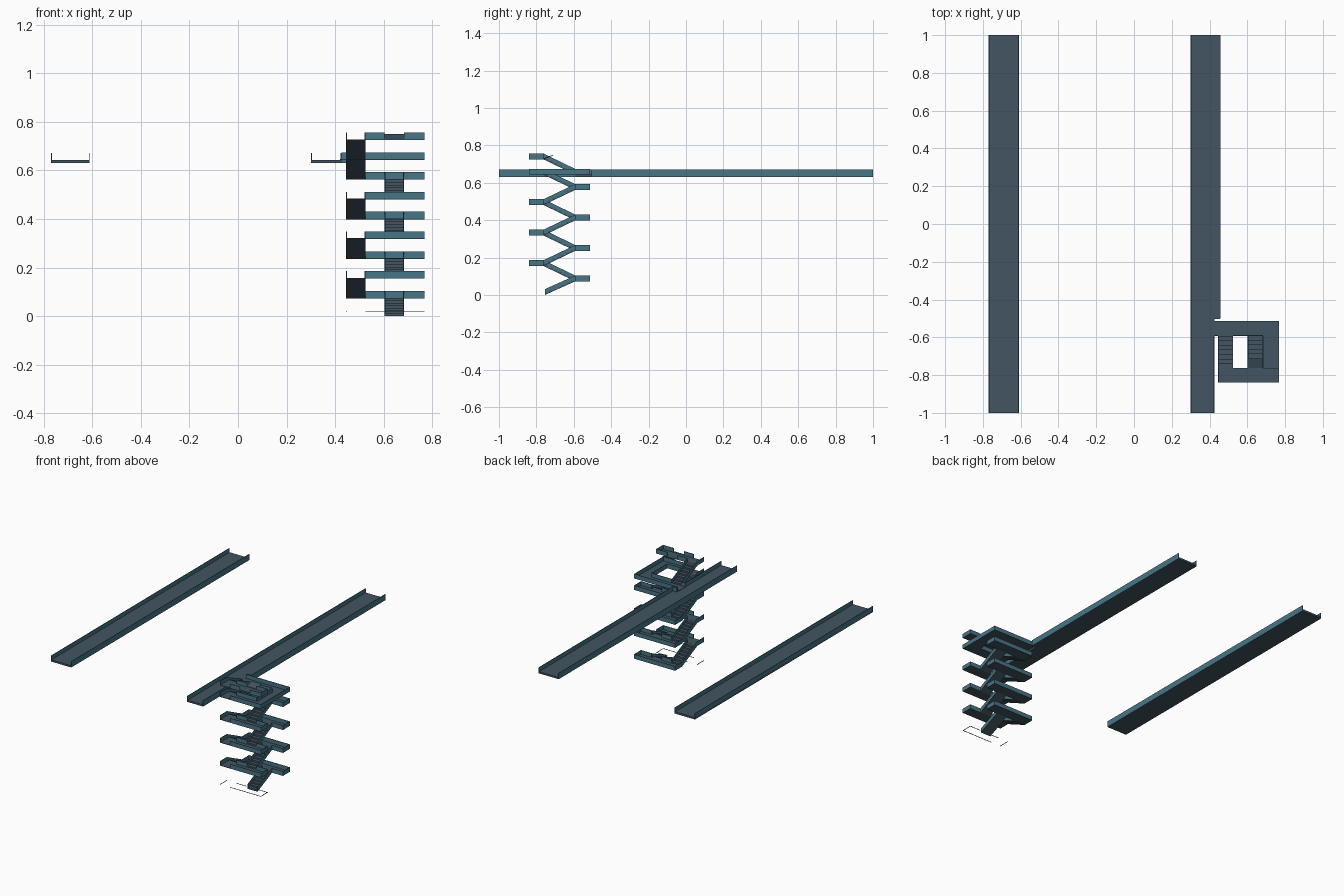
import bpy, bmesh

if "Cube" in bpy.data.objects:
    bpy.data.objects.remove(bpy.data.objects["Cube"])

def material(name, rgb):
    m = bpy.data.materials.new(name)
    m.diffuse_color = (*rgb, 1)
    m.use_nodes = True
    m.node_tree.nodes["Principled BSDF"].inputs["Base Color"].default_value = m.diffuse_color
    return m

DECK = material("dark slate deck", (0.055, 0.089, 0.120))
RAIL = material("teal steel rail", (0.065, 0.180, 0.240))
T = 0.004    # rail thickness
H = 0.031    # rail height

def finish(name, bm, mat):
    bmesh.ops.recalc_face_normals(bm, faces=bm.faces)
    me = bpy.data.meshes.new(name)
    bm.to_mesh(me)
    bm.free()
    me.materials.append(mat)
    ob = bpy.data.objects.new(name, me)
    bpy.context.collection.objects.link(ob)

def boxes(name, mat, specs):
    """One object from boxes given as (x0, x1, y0, y1, z0, z1)."""
    bm = bmesh.new()
    for x0, x1, y0, y1, z0, z1 in specs:
        for v in bmesh.ops.create_cube(bm, size=1)["verts"]:
            v.co = ((x0 + x1) / 2 + v.co.x * (x1 - x0),
                    (y0 + y1) / 2 + v.co.y * (y1 - y0),
                    (z0 + z1) / 2 + v.co.z * (z1 - z0))
    finish(name, bm, mat)

def prism(name, mat, outlines, spans):
    """Extrude each closed (y, z) outline along its x span."""
    bm = bmesh.new()
    for pts, (x0, x1) in zip(outlines, spans):
        f = bm.faces.new([bm.verts.new((x0, y, z)) for y, z in pts])
        r = bmesh.ops.extrude_face_region(bm, geom=[f])
        for v in r["geom"]:
            if isinstance(v, bmesh.types.BMVert):
                v.co.x = x1
    finish(name, bm, mat)

# stair tower plan
XL, XB, XA0, XA1, XR = 0.445, 0.525, 0.602, 0.682, 0.768
YF, YFI, YBI, YB = -0.84, -0.762, -0.592, -0.513

def flight(name, x0, x1, y0, z0, y1, z1, n=7):
    # stepped treads
    dy, dz = (y1 - y0) / n, (z1 - z0) / n
    top = []
    for i in range(n):
        top += [(y0 + dy * i, z0 + dz * i + 0.002), (y0 + dy * i, z0 + dz * (i + 1) + 0.002)]
    top.append((y1, z1 + 0.002))
    prism(name + "_treads", DECK, [top + [(y1, z1), (y0, z0)]], [(x0, x1)])
    # side stringers
    side = [(y0, z0), (y1, z1), (y1, z1 + H), (y0, z0 + H)]
    prism(name + "_stringers", RAIL, [side, side], [(x0, x0 + T), (x1 - T, x1)])

def front_rails(z, h=H):
    return [(XL, XL + T, YF, YFI, z, z + h), (XB, XR, YF, YF + T, z, z + h),
            (XR - T, XR, YF, YFI, z, z + h),
            (XB, XA0, YFI - T, YFI, z, z + h), (XA1, XR, YFI - T, YFI, z, z + h)]

def back_rails(z):
    return [(XL, XL + T, YBI, YB, z, z + H), (XL, XR, YB - T, YB, z, z + H),
            (XR - T, XR, YBI, YB, z, z + H),
            (XB, XA0, YBI, YBI + T, z, z + H), (XA1, XR, YBI, YBI + T, z, z + H)]

STEP = 0.163
fronts = [-0.008 + STEP * k for k in range(1, 4)]
backs = [0.073 + STEP * k for k in range(4)]
MID, TOP = 0.643, 0.725

# landings
for i, z in enumerate(fronts + [TOP]):
    boxes(f"front_landing_deck_{i}", DECK, [(XL, XR, YF, YFI, z, z + 0.003)])
    boxes(f"front_landing_rails_{i}", RAIL,
          front_rails(z) if z != TOP else
          [b for b in front_rails(z) if b[:4] != (XB, XR, YF, YF + T)]
          + [(XB, XA0, YF, YF + T, z, z + H), (XA1, XR, YF, YF + T, z, z + H),
             (XA0, XA1, YF, YF + T, z, z + 0.009)])
for i, z in enumerate(backs):
    boxes(f"back_landing_deck_{i}", DECK, [(XL, XR, YBI, YB, z, z + 0.003)])
    boxes(f"back_landing_rails_{i}", RAIL, back_rails(z))

# rail caps left at ground level
boxes("ground_rail_caps", RAIL, front_rails(0.020, 0.002))

# ring platform level with the walkway
boxes("ring_platform_deck", DECK, [
    (XL, XR, YF, YFI, MID, MID + 0.003), (XA1, XR, YFI, YBI, MID, MID + 0.003),
    (0.42, XR, YBI, YB, MID, MID + 0.003)])
boxes("ring_platform_rails", RAIL, [
    (XL, XL + T, YF, YFI, MID, MID + H), (XB, XR, YF, YF + T, MID, MID + H),
    (XR - T, XR, YF, YB, MID, MID + H), (0.425, XR, YB - T, YB, MID, MID + H),
    (XA1, XA1 + T, YFI, YBI, MID, MID + H),
    (XB, XA1, YFI - T, YFI, MID, MID + H), (XB, XA1, YBI, YBI + T, MID, MID + H),
    (0.425, XL, YBI, YBI + T, MID, MID + H)])

# flights: right column climbs to the back, left column climbs to the front
flight("flight_up_back_0", XA0, XA1, -0.755, 0.0, YBI, backs[0])
for i in range(3):
    flight(f"flight_up_front_{i}", XL, XB, YBI, backs[i], YFI, fronts[i])
    flight(f"flight_up_back_{i + 1}", XA0, XA1, YFI, fronts[i], YBI, backs[i + 1])
flight("flight_up_front_3", XL, XB, YBI, backs[3], YFI, MID)
flight("flight_up_front_4", XL, XB, YBI, MID, YFI, TOP)

# cut-off start of the next flight
prism("flight_stub", DECK, [[(YFI, TOP), (-0.712, TOP + 0.020), (-0.712, TOP + 0.024), (YFI, TOP + 0.006)]],
      [(XA0, XA1)])

# long walkways
W0, W1, WR = 0.63, 0.643, 0.672
boxes("left_walkway_deck", DECK, [(-0.77, -0.612, -1, 1, W0, W1)])
boxes("left_walkway_rails", RAIL, [(-0.77, -0.766, -1, 1, W0, WR), (-0.614, -0.61, -1, 1, W0, WR)])
boxes("right_walkway_deck", DECK, [(0.302, 0.425, -1, -0.5, W0, W1), (0.302, 0.456, -0.5, 1, W0, W1)])
boxes("right_walkway_rails", RAIL, [
    (0.30, 0.304, -1, 1, W0, WR), (0.454, 0.458, -0.5, 1, W0, WR),
    (0.422, 0.426, -1, YBI, W0, WR), (0.424, 0.456, -0.504, -0.5, W0, WR)])
